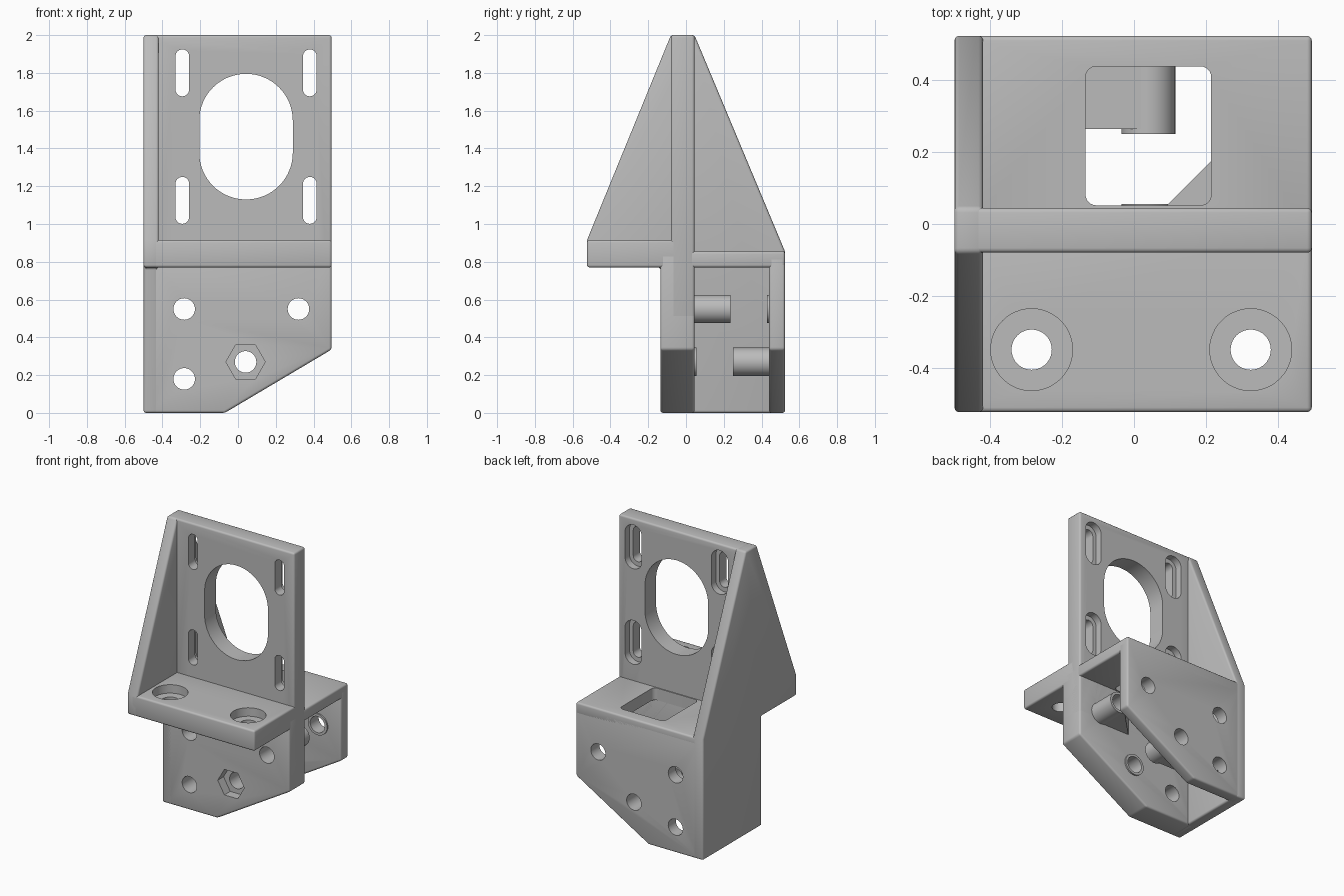
import bpy, bmesh, math

if "Cube" in bpy.data.objects:
    bpy.data.objects.remove(bpy.data.objects["Cube"])

grey = bpy.data.materials.new("light grey plastic")
grey.diffuse_color = (0.5, 0.5, 0.5, 1)
grey.use_nodes = True
grey.node_tree.nodes["Principled BSDF"].inputs["Base Color"].default_value = grey.diffuse_color


def prism(name, pts, axis, lo, hi):
    """Extrude a 2D profile along an axis: x -> (y,z), y -> (x,z), z -> (x,y)."""
    place = {"x": lambda u, v, w: (w, u, v),
             "y": lambda u, v, w: (u, w, v),
             "z": lambda u, v, w: (u, v, w)}[axis]
    bm = bmesh.new()
    a = [bm.verts.new(place(u, v, lo)) for u, v in pts]
    b = [bm.verts.new(place(u, v, hi)) for u, v in pts]
    bm.faces.new(a)
    bm.faces.new(b)
    n = len(pts)
    for i in range(n):
        j = (i + 1) % n
        bm.faces.new((a[i], a[j], b[j], b[i]))
    bmesh.ops.recalc_face_normals(bm, faces=bm.faces)
    mesh = bpy.data.meshes.new(name)
    bm.to_mesh(mesh)
    bm.free()
    ob = bpy.data.objects.new(name, mesh)
    bpy.context.collection.objects.link(ob)
    return ob


def circle(cx, cy, r, n=40):
    return [(cx + r * math.cos(math.tau * i / n), cy + r * math.sin(math.tau * i / n))
            for i in range(n)]


def rounded(x0, x1, y0, y1, r, n=16):
    """Rectangle with round corners; also makes slots."""
    pts = []
    for k, (cx, cy) in enumerate([(x1 - r, y1 - r), (x0 + r, y1 - r),
                                  (x0 + r, y0 + r), (x1 - r, y0 + r)]):
        for i in range(n + 1):
            t = math.pi / 2 * (k + i / n)
            p = (cx + r * math.cos(t), cy + r * math.sin(t))
            if not pts or math.dist(p, pts[-1]) > 1e-4:
                pts.append(p)
    if math.dist(pts[0], pts[-1]) < 1e-4:
        pts.pop()
    return pts


def rect(x0, x1, y0, y1):
    return [(x0, y0), (x1, y0), (x1, y1), (x0, y1)]


def finish(ob, cutters=(), bevel=0.013):
    """Round the edges, cut the holes, then smooth and colour."""
    bpy.ops.object.select_all(action='DESELECT')
    bpy.context.view_layer.objects.active = ob
    ob.select_set(True)
    if bevel:
        m = ob.modifiers.new("round", 'BEVEL')
        m.width, m.segments = bevel, 3
        m.limit_method, m.angle_limit = 'ANGLE', math.radians(25)
        bpy.ops.object.modifier_apply(modifier=m.name)
    for c in cutters:
        m = ob.modifiers.new("cut", 'BOOLEAN')
        m.operation, m.solver, m.object = 'DIFFERENCE', 'EXACT', c
        bpy.ops.object.modifier_apply(modifier=m.name)
    ob.data.materials.clear()
    ob.data.materials.append(grey)
    for p in ob.data.polygons:
        p.material_index = 0
    bpy.ops.object.shade_smooth_by_angle(angle=math.radians(30))


# Cutters: screw holes through both lower walls, and the nut pocket
screws = [prism("screw_cutter", circle(x, z, 0.057), "y", -0.7, 0.7)
          for x, z in [(-0.285, 0.55), (0.32, 0.55), (-0.285, 0.18), (0.04, 0.27)]]
nut = prism("nut_cutter", circle(0.04, 0.27, 0.104, 6), "y", -0.3, -0.07)

# Cutters: motor opening and four stepped slots in the upright plate
plate_cuts = [prism("opening_cutter", rounded(-0.205, 0.29, 1.13, 1.795, 0.247),
                    "y", -0.3, 0.3)]
for x in (-0.295, 0.38):
    for z in (1.125, 1.8):
        plate_cuts.append(prism("slot_cutter", rounded(x - .036, x + .036, z - .124, z + .124, .0355),
                                "y", -0.3, 0.3))
        plate_cuts.append(prism("slot_step_cutter", rounded(x - .065, x + .065, z - .155, z + .155, .0645),
                                "y", -0.005, 0.3))

# Cutters: counterbored holes in the front shelf, window in the rear shelf
shelf_cuts = []
for x in (-0.285, 0.325):
    shelf_cuts.append(prism("bolt_cutter", circle(x, -0.35, 0.056), "z", 0.6, 1.2))
    shelf_cuts.append(prism("counterbore_cutter", circle(x, -0.35, 0.114, 48), "z", 0.855, 1.2))
window = prism("window_cutter", rounded(-0.135, 0.215, 0.052, 0.439, 0.03, 6), "z", 0.6, 1.0)

# Side wall with the front and rear gussets in one profile
finish(prism("side_wall", [(-0.135, 0), (0.524, 0), (0.524, 0.855), (0.045, 2), (-0.08, 2),
                           (-0.524, 0.915), (-0.524, 0.77), (-0.135, 0.77)], "x", -0.5, -0.42))

# Upright motor plate
finish(prism("upright_plate", rect(-0.47, 0.495, 0.5, 2), "y", -0.08, 0.045), plate_cuts + screws[:2])


# Lower front and rear walls share the slanted corner
def slanted(top):
    return [(-0.47, 0), (-0.07, 0), (0.495, 0.335), (0.495, top), (-0.47, top)]


finish(prism("lower_front_wall", slanted(0.84), "y", -0.135, 0.045), screws + [nut])
finish(prism("lower_rear_wall", slanted(0.825), "y", 0.44, 0.524), screws)

# Front and rear shelves
finish(prism("front_shelf", rect(-0.47, 0.495, -0.524, 0.0), "z", 0.77, 0.915), shelf_cuts)
finish(prism("rear_shelf", rect(-0.47, 0.495, -0.03, 0.524), "z", 0.77, 0.855), [window])

# Screw bosses and their opposite raised pads
for name, x, z, y0, y1 in [("front_boss", 0.32, 0.55, 0.03, 0.235),
                           ("rear_pad", 0.32, 0.55, 0.43, 0.46),
                           ("rear_boss", 0.04, 0.27, 0.25, 0.46),
                           ("front_pad", 0.04, 0.27, 0.03, 0.055)]:
    finish(prism(name, circle(x, z, 0.075), "y", y0, y1), screws, 0)

# Ribs that tie the bosses to the walls
finish(prism("front_boss_rib", [(0.08, 0.04), (0.32, 0.04), (0.32, 0.23), (0.27, 0.23)],
             "z", 0.48, 0.62), screws, 0)
finish(prism("rear_boss_rib", rect(-0.45, 0.04, 0.265, 0.46), "z", 0.198, 0.342), screws, 0)

# Remove the helpers
for c in screws + [nut, window] + plate_cuts + shelf_cuts:
    bpy.data.objects.remove(c)
